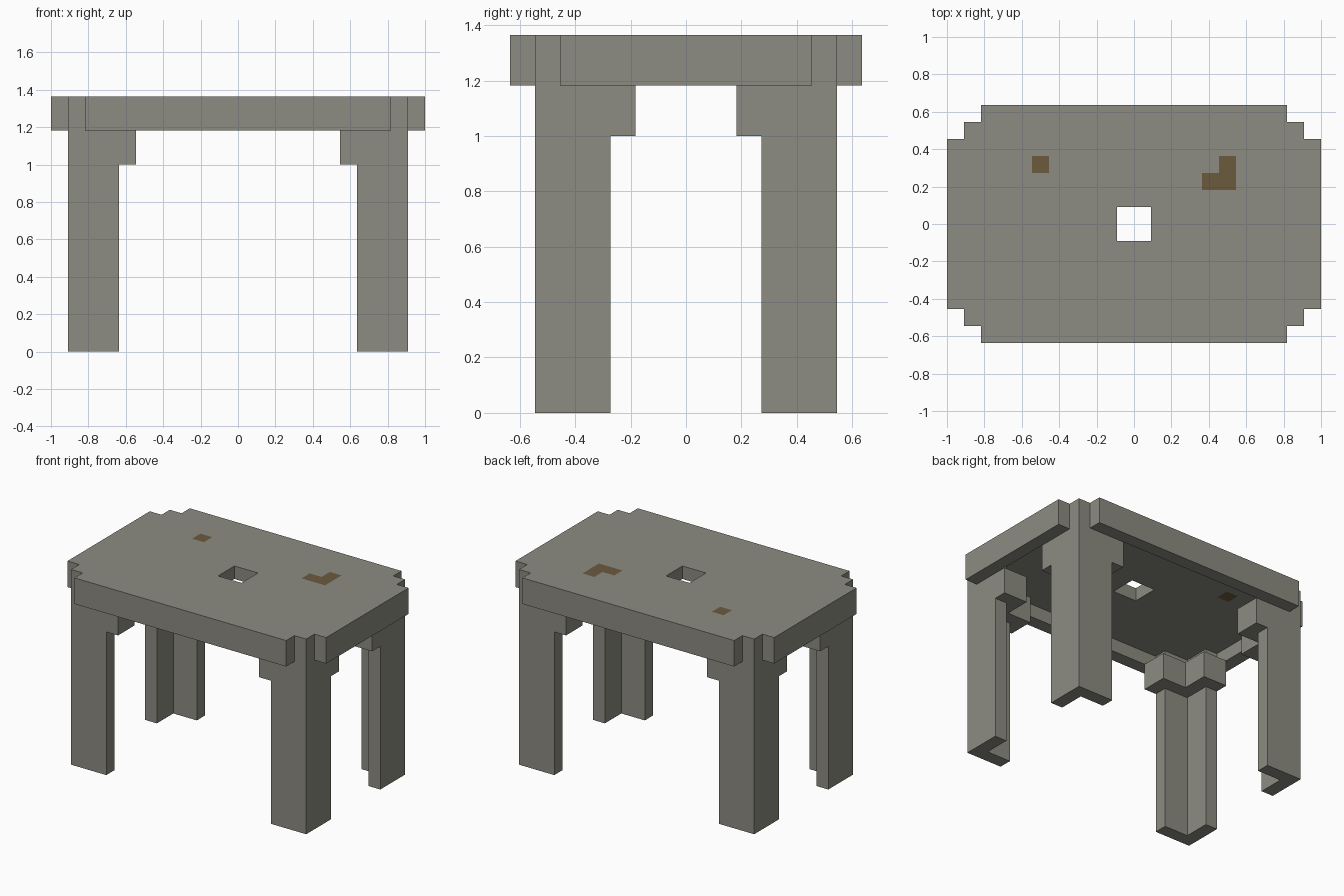
import bpy
import bmesh

if "Cube" in bpy.data.objects:
    bpy.data.objects.remove(bpy.data.objects["Cube"], do_unlink=True)

U = 1 / 11  # one block


def material(name, rgb):
    mat = bpy.data.materials.new(name)
    mat.use_nodes = True
    mat.diffuse_color = (*rgb, 1)
    mat.node_tree.nodes["Principled BSDF"].inputs["Base Color"].default_value = (*rgb, 1)
    return mat


STONE = material("grey stone", (0.262, 0.258, 0.223))
BROWN = material("brown stain", (0.15, 0.102, 0.048))


def blocks(name, inside, z0, z1, stained=None, mirror=False):
    """Layer of blocks: every cell whose centre passes the rule, from z0 to z1."""
    bm = bmesh.new()
    corners = ((0, 0), (1, 0), (1, 1), (0, 1))
    for i in range(-11, 11):
        for j in range(-7, 7):
            x, y = i + 0.5, j + 0.5
            if inside(x, y):
                face = bm.faces.new([bm.verts.new(((i + a) * U, (j + b) * U, z1 * U))
                                     for a, b in corners])
                face.material_index = int(bool(stained and stained(x, y)))
    bmesh.ops.remove_doubles(bm, verts=bm.verts, dist=0.001)
    mesh = bpy.data.meshes.new(name)
    bm.to_mesh(mesh)
    bm.free()
    mesh.materials.append(STONE)
    if stained:
        mesh.materials.append(BROWN)
    obj = bpy.data.objects.new(name, mesh)
    bpy.context.collection.objects.link(obj)
    solid = obj.modifiers.new("thickness", 'SOLIDIFY')
    solid.thickness = (z1 - z0) * U
    solid.offset = -1
    if mirror:
        mod = obj.modifiers.new("four corners", 'MIRROR')
        mod.use_axis = (True, True, False)
    return obj


def outline(x, y):
    """Table top with stepped corners."""
    x, y = abs(x), abs(y)
    return (x < 9 and y < 7) or (x < 10 and y < 6) or (x < 11 and y < 5)


def slab(x, y):
    return outline(x, y) and not (abs(x) < 1 and abs(y) < 1)


def stain(x, y):
    single = -6 < x < -5 and 3 < y < 4
    bent = 4 < x < 6 and 2 < y < 4 and not (x < 5 and y > 3)
    return single or bent


def rim(x, y):
    return outline(x, y) and (abs(x) > 10 or abs(y) > 6)


def angle(length, thick):
    """L-shaped section with its outer corner at the leg corner."""
    def rule(x, y):
        a, b = 10 - x, 6 - y
        return 0 < a < length and 0 < b < length and min(a, b) < thick
    return rule


# Table top and the rim hanging below it
blocks("table_top", slab, 14, 15, stained=stain)
blocks("rim", rim, 13, 14)

# Angle legs with wider brackets near the top
blocks("legs", angle(3, 1), 0, 11, mirror=True)
blocks("leg_brackets", angle(4, 2), 11, 13, mirror=True)
blocks("leg_tops", angle(3, 1), 13, 14, mirror=True)
